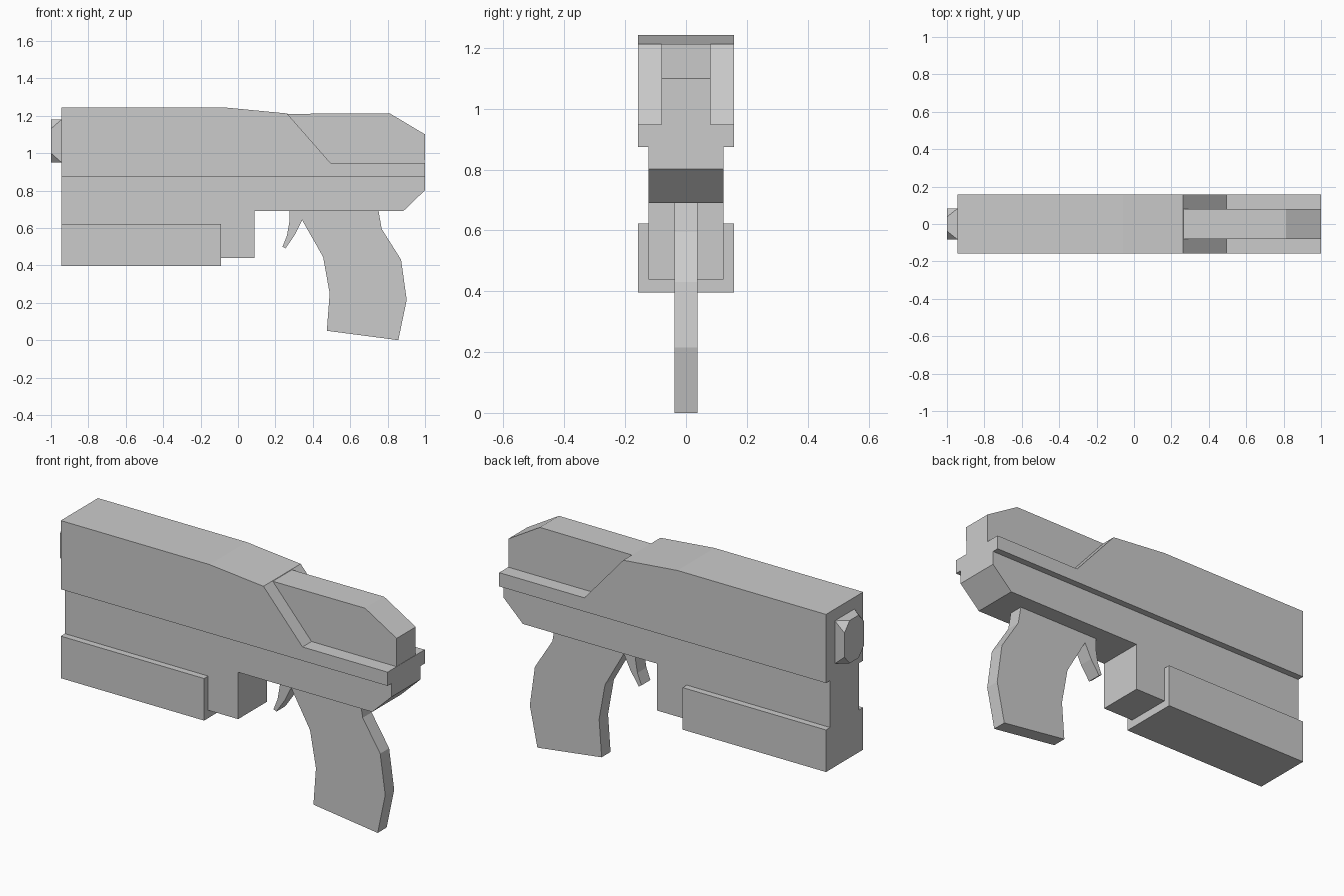
import bpy, bmesh

if "Cube" in bpy.data.objects:
    bpy.data.objects.remove(bpy.data.objects["Cube"])


def extrude_profile(name, points, half_width):
    """Extrude an x-z outline symmetrically along y."""
    bm = bmesh.new()
    face = bm.faces.new([bm.verts.new((x, -half_width, z)) for x, z in points])
    ext = bmesh.ops.extrude_face_region(bm, geom=[face])["geom"]
    moved = [g for g in ext if isinstance(g, bmesh.types.BMVert)]
    bmesh.ops.translate(bm, verts=moved, vec=(0, 2 * half_width, 0))
    bmesh.ops.recalc_face_normals(bm, faces=bm.faces)
    return finish(name, bm)


def finish(name, bm):
    mesh = bpy.data.meshes.new(name)
    bm.to_mesh(mesh)
    bm.free()
    obj = bpy.data.objects.new(name, mesh)
    bpy.context.collection.objects.link(obj)
    return obj


# Wide upper slide with the sloped cut toward the rear
extrude_profile("slide", [
    (-0.943, 0.874), (1, 0.874), (1, 0.948), (0.494, 0.948),
    (0.262, 1.212), (-0.06, 1.243), (-0.943, 1.243)], 0.158)

# Narrow rear block on top of the slide
extrude_profile("rear_block", [
    (0.262, 0.92), (0.998, 0.92), (1, 1.1), (0.812, 1.212), (0.262, 1.21)], 0.081)

# Narrower frame under the slide
extrude_profile("frame", [
    (-0.943, 0.438), (0.087, 0.438), (0.087, 0.69), (0.884, 0.69),
    (1, 0.802), (1, 0.874), (-0.943, 0.874)], 0.123)

# Wide block under the front
extrude_profile("front_rail", [
    (-0.943, 0.396), (-0.091, 0.396), (-0.091, 0.622), (-0.943, 0.622)], 0.158)

# Thin grip and trigger cut from one outline
extrude_profile("grip_and_trigger", [
    (0.275, 0.70), (0.275, 0.635), (0.262, 0.56), (0.238, 0.50), (0.254, 0.49),
    (0.305, 0.565), (0.343, 0.642), (0.455, 0.445), (0.49, 0.25), (0.475, 0.05),
    (0.857, 0.0), (0.902, 0.215), (0.872, 0.43), (0.768, 0.595), (0.75, 0.70)], 0.038)

# Muzzle: rectangular base, front face with clipped corners
bm = bmesh.new()
x0, x1, hy, hz, cz = -1.0, -0.943, 0.083, 0.115, 1.065
cut_y, cut_z = 0.045, 0.05
cloud = []
for sy in (-1, 1):
    for sz in (-1, 1):
        cloud += [(x1, sy * hy, cz + sz * hz),
                  (x0, sy * hy, cz + sz * (hz - cut_z)),
                  (x0, sy * (hy - cut_y), cz + sz * hz)]
bmesh.ops.convex_hull(bm, input=[bm.verts.new(p) for p in cloud])
bmesh.ops.dissolve_limit(bm, angle_limit=0.01, verts=bm.verts, edges=bm.edges)
bmesh.ops.recalc_face_normals(bm, faces=bm.faces)
finish("muzzle", bm)
